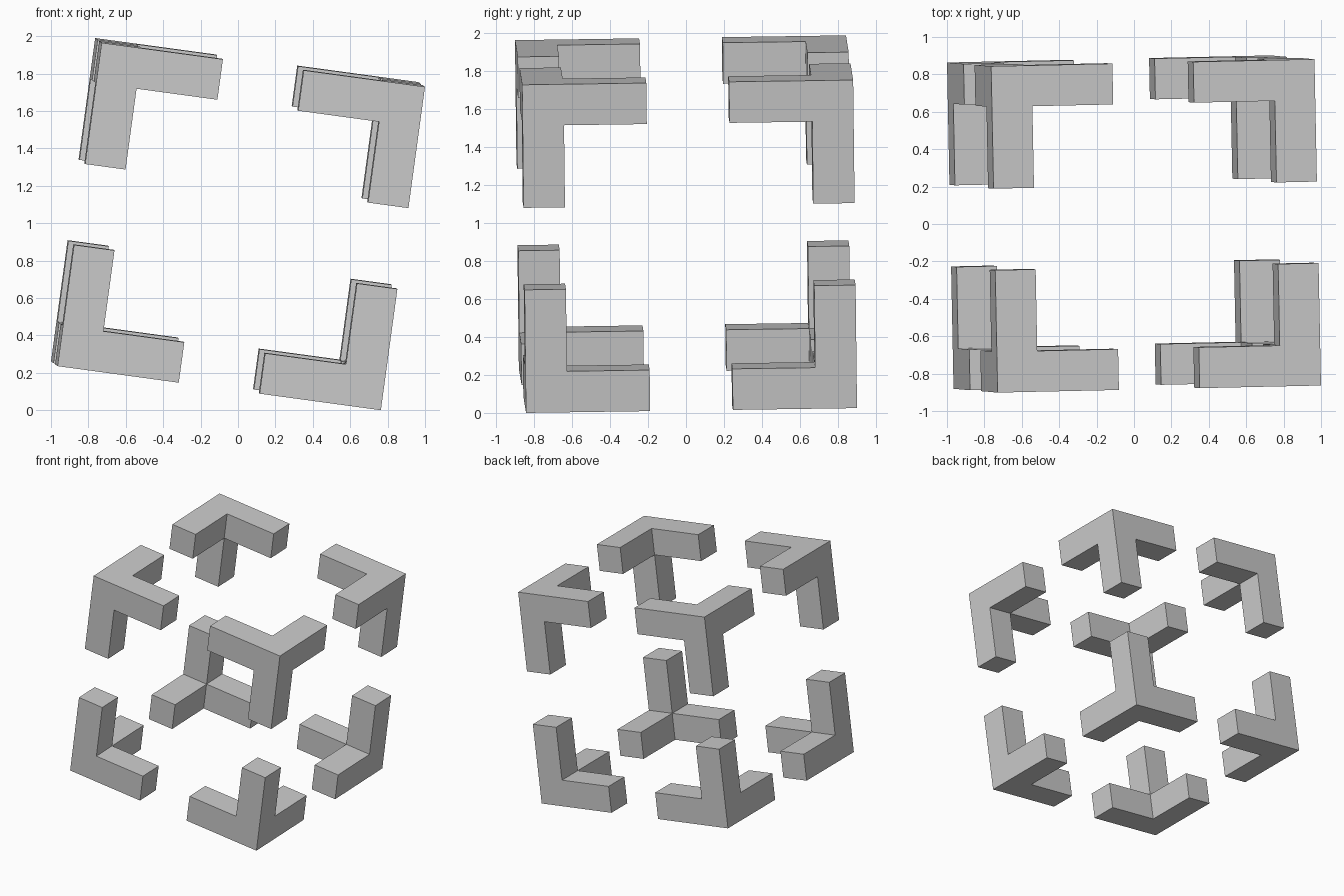
import bpy, bmesh, math
from mathutils import Matrix, Vector

if "Cube" in bpy.data.objects:
    bpy.data.objects.remove(bpy.data.objects["Cube"])

SIDE = 1.745          # edge of the enclosing cube
T = SIDE / 8          # arm thickness; each arm is 3 T long, gaps are 2 T
H = SIDE / 2

# One corner bracket: a small cube with its three inward faces extruded
bm = bmesh.new()
bmesh.ops.create_cube(bm, size=T, matrix=Matrix.Translation(Vector((1, 1, 1)) * (H - T / 2)))
bm.normal_update()
inward = [f for f in bm.faces if sum(f.normal) < 0]
for f in inward:
    step = f.normal.copy() * (2 * T)
    cap = bmesh.ops.extrude_discrete_faces(bm, faces=[f])["faces"][0]
    bmesh.ops.translate(bm, verts=cap.verts, vec=step)
bmesh.ops.remove_doubles(bm, verts=bm.verts, dist=1e-5)
bmesh.ops.dissolve_limit(bm, angle_limit=math.radians(1), verts=bm.verts, edges=bm.edges)
bmesh.ops.recalc_face_normals(bm, faces=bm.faces)
mesh = bpy.data.meshes.new("corner_brackets")
bm.to_mesh(mesh)
bm.free()
brackets = bpy.data.objects.new("corner_brackets", mesh)
bpy.context.collection.objects.link(brackets)

# Mirror to all eight corners of the cube
mirror = brackets.modifiers.new("eight_corners", 'MIRROR')
mirror.use_axis = (True, True, True)
mirror.use_mirror_merge = False

# Slight tilt of the whole cube, resting on its lowest corner
v = Vector((-0.02, 1, 0.0145)).normalized()
u = Vector((0.991, 0.022, -0.135))
u = (u - v * u.dot(v)).normalized()
w = u.cross(v)
rot = Matrix((u, v, w)).transposed().to_4x4()
height = H * (abs(u.z) + abs(v.z) + abs(w.z))
brackets.matrix_world = Matrix.Translation((0, 0, height)) @ rot
